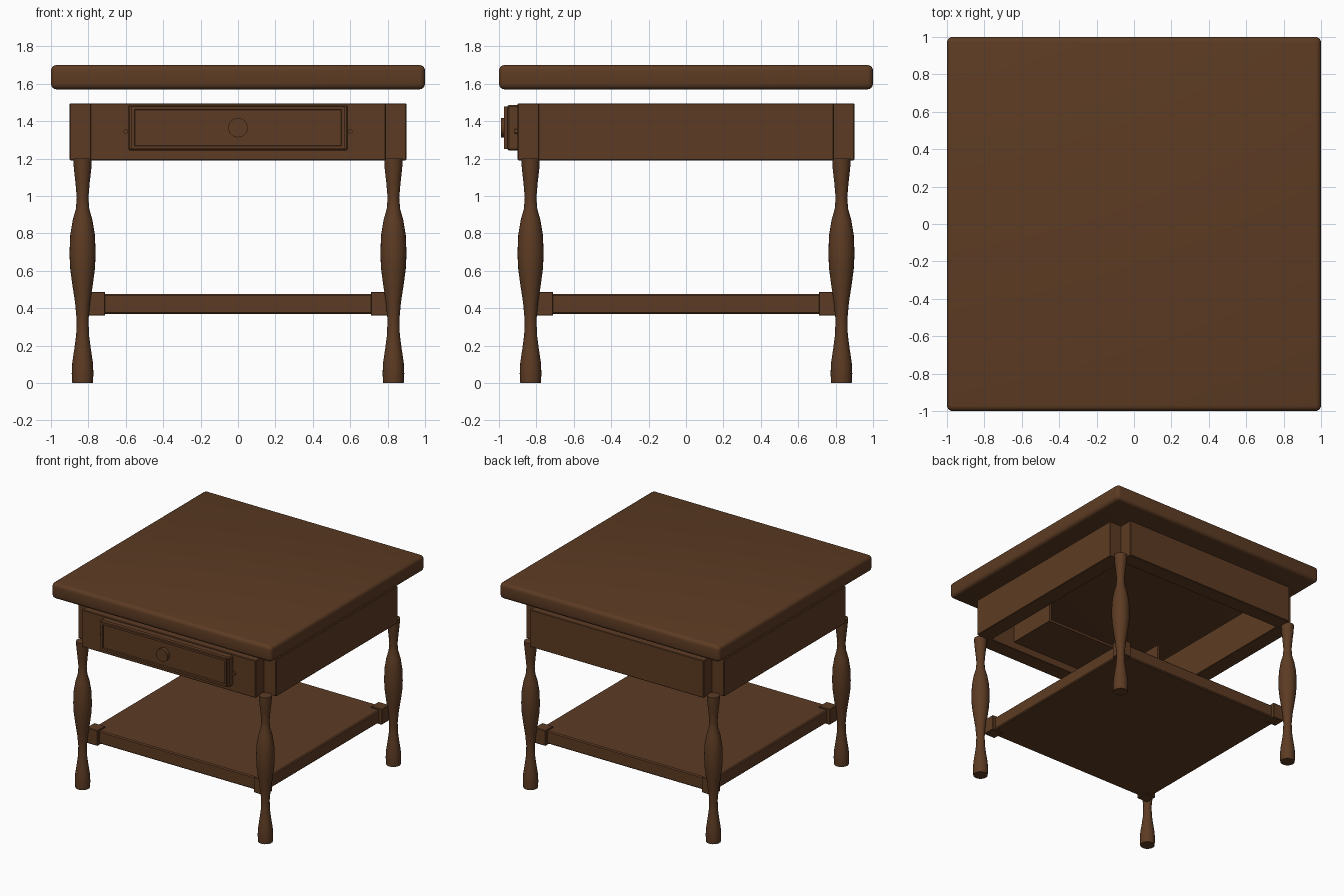
import bpy
import bmesh
from math import pi, radians
from mathutils import Matrix

old = bpy.data.objects.get("Cube")
if old:
    bpy.data.objects.remove(old, do_unlink=True)

wood = bpy.data.materials.new("dark_brown_wood")
wood.use_nodes = True
COLOUR = (0.108, 0.044, 0.0168, 1)
wood.diffuse_color = COLOUR
wood.node_tree.nodes["Principled BSDF"].inputs["Base Color"].default_value = COLOUR


def finish(name, bm, smooth=None):
    """Turn a bmesh into a linked wooden object."""
    bmesh.ops.recalc_face_normals(bm, faces=bm.faces[:])
    mesh = bpy.data.meshes.new(name)
    bm.to_mesh(mesh)
    bm.free()
    mesh.materials.append(wood)
    obj = bpy.data.objects.new(name, mesh)
    bpy.context.collection.objects.link(obj)
    if smooth:
        bpy.ops.object.select_all(action="DESELECT")
        obj.select_set(True)
        bpy.context.view_layer.objects.active = obj
        bpy.ops.object.shade_smooth_by_angle(angle=radians(smooth))
    return obj


def box(name, low, high, bevel=0.0, segments=1, rim=None):
    """Box between two corners; rim = (width, depth) sinks a panel in its front."""
    bm = bmesh.new()
    bmesh.ops.create_cube(bm, size=1)
    for v in bm.verts:
        for i in range(3):
            v.co[i] = low[i] if v.co[i] < 0 else high[i]
    if rim:
        front = [f for f in bm.faces if f.calc_center_median().y < low[1] + 1e-4]
        bmesh.ops.inset_region(bm, faces=front, thickness=rim[0])
        bmesh.ops.inset_region(bm, faces=front, thickness=0.004, depth=-rim[1])
    if bevel:
        bmesh.ops.bevel(bm, geom=bm.edges[:], offset=bevel, segments=segments,
                        profile=0.5, affect="EDGES")
    return finish(name, bm, 40 if segments > 1 else None)


def disc(name, radius, x, z, y_front, y_back):
    """Round peg lying along y."""
    bm = bmesh.new()
    bmesh.ops.create_cone(bm, cap_ends=True, segments=24, radius1=radius,
                          radius2=radius, depth=y_back - y_front)
    bm.transform(Matrix.Translation((x, (y_front + y_back) / 2, z))
                 @ Matrix.Rotation(pi / 2, 4, "X"))
    return finish(name, bm, 40)


def turned_leg(name, x, y):
    """Lathe the leg profile (radius, height) around its axis."""
    profile = [(0, 0), (.055, 0), (.058, .05), (.055, .11), (.043, .19),
               (.034, .26), (.032, .34), (.040, .43), (.054, .52), (.066, .61),
               (.070, .69), (.066, .79), (.053, .87), (.036, .93), (.031, .99),
               (.038, 1.07), (.047, 1.15), (.049, 1.2), (0, 1.2)]
    bm = bmesh.new()
    verts = [bm.verts.new((r, 0, z)) for r, z in profile]
    edges = [bm.edges.new(pair) for pair in zip(verts, verts[1:])]
    bmesh.ops.spin(bm, geom=verts + edges, cent=(0, 0, 0), axis=(0, 0, 1),
                   angle=2 * pi, steps=24)
    bmesh.ops.remove_doubles(bm, verts=bm.verts[:], dist=1e-4)
    bm.transform(Matrix.Translation((x, y, 0)))
    return finish(name, bm, 40)


# Table top with rounded edges, and the lower shelf
box("table_top", (-1, -1, 1.57), (1, 1, 1.7), 0.03, 4)
box("lower_shelf", (-.785, -.785, .37), (.785, .785, .475), 0.008)

# Apron panels, leaving an open notch at each corner
box("front_apron", (-.79, -.9, 1.19), (.79, -.77, 1.495), 0.004)
box("back_apron", (-.79, .77, 1.19), (.79, .9, 1.495), 0.004)
for side, s in (("left", 1), ("right", -1)):
    a, b = sorted((s * .77, s * .9))
    box(side + "_apron", (a, -.79, 1.19), (b, .79, 1.495), 0.004)

# Legs and the blocks that join them to the shelf
for end, t in (("front", -1), ("back", 1)):
    for side, s in (("left", 1), ("right", -1)):
        turned_leg(f"{end}_{side}_leg", s * .831, t * .831)
        x0, x1 = sorted((s * .71, s * .81))
        y0, y1 = sorted((t * .71, t * .81))
        box(f"{end}_{side}_shelf_block", (x0, y0, .36), (x1, y1, .487), 0.004)

# Drawer: front, raised rim with sunken panel, knob and open-backed tray
box("drawer_front", (-.587, -.955, 1.242), (.587, -.89, 1.487), 0.008)
box("drawer_rim", (-.57, -.972, 1.25), (.57, -.95, 1.479), rim=(.024, .012))
disc("drawer_knob", .052, 0, 1.365, -.99, -.955)
box("drawer_bottom", (-.55, -.9, 1.25), (.55, -.35, 1.27))
for side, s in (("left", 1), ("right", -1)):
    a, b = sorted((s * .53, s * .55))
    box(f"drawer_{side}_wall", (a, -.9, 1.25), (b, -.35, 1.44))
    disc(f"{side}_peg", .012, s * .6, 1.345, -.917, -.89)
